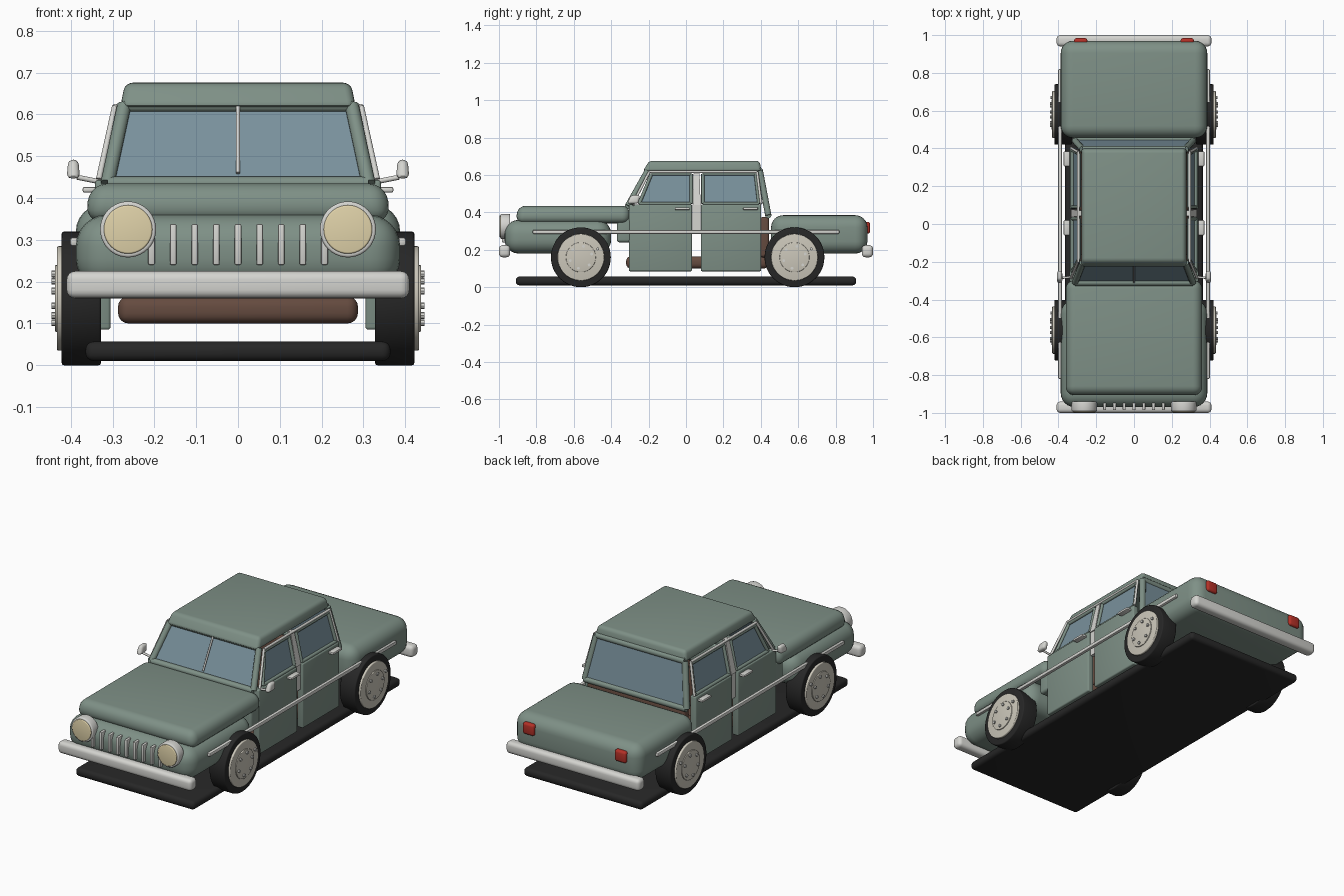
import bpy, bmesh, math
from mathutils import Vector, Matrix

if "Cube" in bpy.data.objects:
    bpy.data.objects.remove(bpy.data.objects["Cube"])


def mat(name, r, g, b):
    m = bpy.data.materials.new(name)
    m.diffuse_color = (r, g, b, 1)
    m.use_nodes = True
    m.node_tree.nodes["Principled BSDF"].inputs["Base Color"].default_value = m.diffuse_color
    return m


GREEN = mat("green_paint", 0.21, 0.28, 0.24)
CHROME = mat("chrome", 0.66, 0.66, 0.63)
BLACK = mat("rubber", 0.02, 0.02, 0.02)
GLASS = mat("glass", 0.19, 0.28, 0.33)
BROWN = mat("brown_leather", 0.13, 0.07, 0.05)
CREAM = mat("lamp_cream", 0.75, 0.65, 0.40)
HUB = mat("hub_paint", 0.60, 0.57, 0.49)
RED = mat("lamp_red", 0.45, 0.03, 0.02)


def finish(name, bm, material, mirror=False, bevel=0, seg=4):
    if bevel:
        sharp = [e for e in bm.edges if len(e.link_faces) == 2 and e.calc_face_angle() > 0.8]
        bmesh.ops.bevel(bm, geom=sharp, offset=bevel, segments=seg, profile=0.5,
                        affect='EDGES', clamp_overlap=True)
    bmesh.ops.recalc_face_normals(bm, faces=bm.faces)
    me = bpy.data.meshes.new(name)
    bm.to_mesh(me)
    bm.free()
    me.materials.append(material)
    ob = bpy.data.objects.new(name, me)
    bpy.context.collection.objects.link(ob)
    if mirror:
        ob.modifiers.new("mirror", 'MIRROR')
    return ob


def box(name, x, y, z, material, bevel=0.01, seg=4, mirror=False, taper=None):
    """Box from (min, max) ranges; taper moves the top edges in by (x, front, back)."""
    bm = bmesh.new()
    bmesh.ops.create_cube(bm, size=1)
    for v in bm.verts:
        up, front, left = v.co.z > 0, v.co.y < 0, v.co.x < 0
        v.co = (x[0] if left else x[1], y[0] if front else y[1], z[1] if up else z[0])
        if taper and up:
            v.co.x += taper[0] if left else -taper[0]
            v.co.y += taper[1] if front else -taper[2]
    return finish(name, bm, material, mirror, bevel, seg)


def rods(name, pairs, r, material, mirror=False, bevel=0, n=12):
    """Round rods or discs between pairs of points, joined in one object."""
    bm = bmesh.new()
    for a, b in pairs:
        a, b = Vector(a), Vector(b)
        m = Matrix.Translation((a + b) / 2) @ (b - a).to_track_quat('Z', 'Y').to_matrix().to_4x4()
        bmesh.ops.create_cone(bm, cap_ends=True, segments=n, radius1=r, radius2=r,
                              depth=(b - a).length, matrix=m)
    return finish(name, bm, material, mirror, bevel, 3)


def pane(name, pts, material, t=0.008, mirror=False):
    bm = bmesh.new()
    f = bm.faces.new([bm.verts.new(p) for p in pts])
    f.normal_update()
    d = f.normal * t
    new = bmesh.ops.extrude_face_region(bm, geom=[f])["geom"]
    bmesh.ops.translate(bm, vec=-d, verts=[v for v in new if isinstance(v, bmesh.types.BMVert)])
    return finish(name, bm, material, mirror)


def side(y, z, off=0.0):
    """Point on the inward-leaning cabin side."""
    return (0.328 - max(0, z - 0.44) * 0.22 + off, y, z)


def loop(pts):
    return list(zip(pts, pts[1:] + pts[:1]))


# body masses
box("chassis_plate", (-0.365, 0.365), (-0.91, 0.91), (0.01, 0.057), BLACK, 0.02)
box("front_body", (-0.388, 0.388), (-0.97, -0.40), (0.18, 0.36), GREEN, 0.075, 6)
box("hood", (-0.366, 0.366), (-0.91, -0.30), (0.342, 0.435), GREEN, 0.042, 5, taper=(0.012, 0.01, 0))
box("firewall", (-0.34, 0.34), (-0.37, -0.29), (0.24, 0.37), GREEN, 0.015)
box("trunk", (-0.388, 0.388), (0.455, 0.97), (0.18, 0.385), GREEN, 0.065, 6)
box("roof", (-0.282, 0.282), (-0.232, 0.405), (0.617, 0.676), GREEN, 0.018, 4,
    taper=(0.012, 0.035, 0.012))

# interior
box("floor", (-0.287, 0.287), (-0.32, 0.44), (0.10, 0.165), BROWN, 0.025)
box("rear_seat_back", (-0.30, 0.30), (0.395, 0.445), (0.16, 0.375), BROWN, 0.015)
box("rear_seat", (-0.28, 0.28), (0.22, 0.41), (0.16, 0.24), BROWN, 0.02)
box("front_seat", (-0.28, 0.28), (-0.18, 0.02), (0.16, 0.24), BROWN, 0.02)
box("front_seat_back", (-0.28, 0.28), (-0.03, 0.02), (0.2, 0.40), BROWN, 0.02)

# doors, side windows and handles
doors = {
    "front": ((-0.305, 0.032), [(-0.25, 0.447), (0.028, 0.447), (0.028, 0.605), (-0.185, 0.605)], -0.02),
    "rear": ((0.08, 0.402), [(0.09, 0.447), (0.39, 0.447), (0.372, 0.605), (0.09, 0.605)], 0.345),
}
for which, (span, win, hy) in doors.items():
    box(which + "_doors", (0.305, 0.342), span, (0.085, 0.443), GREEN, 0.007, 3, mirror=True)
    pane(which + "_door_windows", [side(y, z, -0.004) for y, z in win], GLASS, mirror=True)
    rods(which + "_window_frames", loop([side(y, z) for y, z in win]), 0.009, GREEN, mirror=True)
    box(which + "_door_handles", (0.34, 0.372), (hy - 0.04, hy + 0.04), (0.413, 0.427), CHROME, 0.005, 2, True)
rods("window_trim", [(side(-0.285, 0.445, 0.006), side(-0.195, 0.618, 0.006)),
                     (side(-0.195, 0.618, 0.006), side(0.38, 0.618, 0.006)),
                     (side(0.38, 0.618, 0.006), side(0.402, 0.445, 0.006))], 0.007, CHROME, mirror=True)
pane("door_pillars", [side(0.036, 0.30), side(0.078, 0.30), side(0.078, 0.44), side(0.036, 0.44)],
     CHROME, 0.02, mirror=True)
pane("window_pillars", [side(0.036, 0.44, 0.005), side(0.078, 0.44, 0.005),
                        side(0.072, 0.625, 0.005), side(0.042, 0.625, 0.005)], CHROME, 0.02, mirror=True)

# windshield and rear window with green frames
for which, zb, yb, yt in (("windshield", 0.435, -0.31, -0.205), ("rear_window", 0.385, 0.44, 0.395)):
    pts = [(-0.312, yb, zb), (0.312, yb, zb), (0.272, yt, 0.622), (-0.272, yt, 0.622)]
    pane(which, pts, GLASS)
    rods(which + "_frame", loop(pts), 0.017, GREEN)
rods("windshield_divider", [((0, -0.307, 0.46), (0, -0.216, 0.625))], 0.005, CHROME)

# bumpers and side rails
box("front_bumper", (-0.41, 0.41), (-1.0, -0.94), (0.16, 0.225), CHROME, 0.02)
box("rear_bumper", (-0.41, 0.41), (0.94, 1.0), (0.16, 0.225), CHROME, 0.02)
box("side_rails", (0.382, 0.402), (-0.82, 0.82), (0.285, 0.306), CHROME, 0.006, 2, mirror=True)

# lights and grille
rods("headlight_rims", [((0.263, -0.94, 0.325), (0.263, -0.992, 0.325))], 0.067, CHROME, True, 0.006, 40)
rods("headlight_lenses", [((0.263, -0.96, 0.325), (0.263, -0.998, 0.325))], 0.058, CREAM, True, 0.004, 40)
box("tail_lights", (0.247, 0.317), (0.945, 0.984), (0.287, 0.35), RED, 0.012, 3, mirror=True)
for i in range(-4, 5):
    x = i * 0.0517
    box("grille_bar", (x - 0.008, x + 0.008), (-0.985, -0.93), (0.24, 0.338), CHROME, 0.004, 2)

# wing mirrors
rods("mirror_stems", [((0.32, -0.28, 0.437), (0.385, -0.285, 0.45))], 0.006, CHROME, mirror=True)
box("wing_mirrors", (0.378, 0.41), (-0.315, -0.255), (0.447, 0.492), CHROME, 0.013, 3, True, (0.004, 0.02, -0.01))

# wheels with hubs and lug nuts
for which, y in (("front", -0.562), ("rear", 0.58)):
    c = 0.16
    rods(which + "_tires", [((0.328, y, c), (0.422, y, c))], 0.16, BLACK, True, 0.006, 48)
    rods(which + "_hubs", [((0.40, y, c), (0.433, y, c))], 0.125, HUB, True, 0.004, 48)
    rods(which + "_hub_caps", [((0.42, y, c), (0.438, y, c))], 0.08, HUB, True, 0.003, 32)
    nuts = []
    for i in range(6):
        a = i * math.tau / 6 + 0.3
        p = (y + 0.06 * math.cos(a), c + 0.06 * math.sin(a))
        nuts.append(((0.43, *p), (0.446, *p)))
    nuts.append(((0.42, y + 0.09, c + 0.045), (0.443, y + 0.09, c + 0.045)))
    rods(which + "_lug_nuts", nuts, 0.008, CHROME, True, 0, 8)

# smooth shading with sharp edges kept
for ob in bpy.data.objects:
    ob.select_set(True)
    bpy.context.view_layer.objects.active = ob
bpy.ops.object.shade_smooth_by_angle(angle=math.radians(35))
